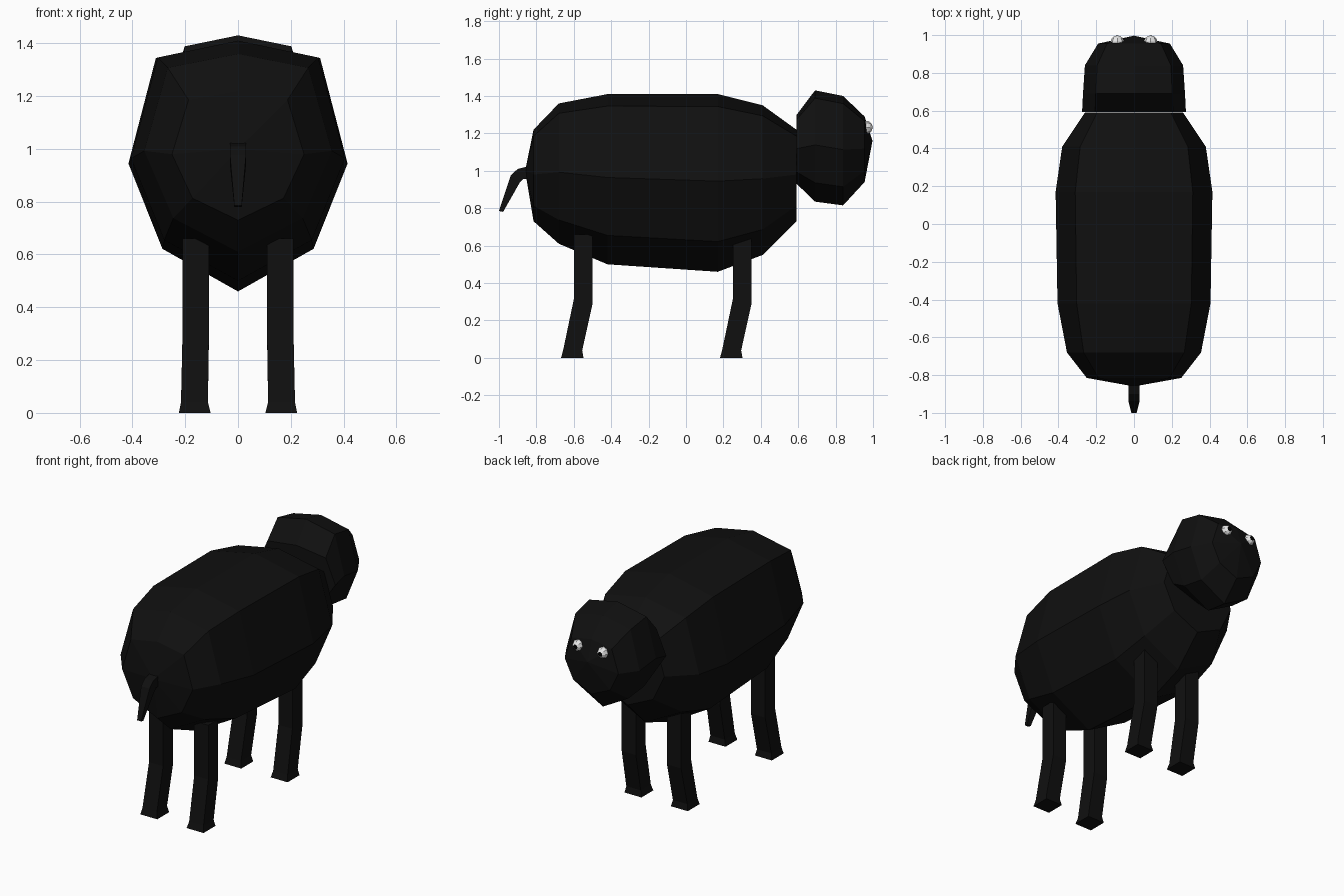
import bpy, bmesh, math
from mathutils import Matrix, Vector

cube = bpy.data.objects.get("Cube")
if cube:
    bpy.data.objects.remove(cube, do_unlink=True)


def material(name, value):
    m = bpy.data.materials.new(name)
    m.use_nodes = True
    color = (value, value, value, 1)
    m.diffuse_color = color
    bsdf = m.node_tree.nodes["Principled BSDF"]
    bsdf.inputs["Base Color"].default_value = color
    return m


wool = material("black_wool", 0.005)
white = material("eye_white", 0.8)
pupil = material("pupil_black", 0.0)


def finish(name, bm, mats):
    bmesh.ops.recalc_face_normals(bm, faces=bm.faces)
    mesh = bpy.data.meshes.new(name)
    bm.to_mesh(mesh)
    bm.free()
    for m in mats:
        mesh.materials.append(m)
    ob = bpy.data.objects.new(name, mesh)
    bpy.context.collection.objects.link(ob)
    return ob


def loft(name, rings, tips=(None, None)):
    """Skin rings of points; each end is a fan to a tip or a flat cap."""
    bm = bmesh.new()
    loops = [[bm.verts.new(p) for p in ring] for ring in rings]
    n = len(loops[0])
    for a, b in zip(loops, loops[1:]):
        for i in range(n):
            j = (i + 1) % n
            bm.faces.new((a[i], a[j], b[j], b[i]))
    for loop, tip in zip((loops[0], loops[-1]), tips):
        if tip:
            t = bm.verts.new(tip)
            for i in range(n):
                bm.faces.new((loop[i], loop[(i + 1) % n], t))
        else:
            bm.faces.new(loop)
    return finish(name, bm, [wool])


# Eight-sided cross-section shared by body and head: (width, height) fractions
HALF = [(0, 0), (0.69, 0.17), (1, 0.51), (0.75, 0.93), (0, 1)]
SECTION = HALF + [(-x, z) for x, z in HALF[3:0:-1]]


def section(y, low, high, width):
    return [(x * width, y, low + z * (high - low)) for x, z in SECTION]


# Body
loft("body", [section(*r) for r in (
    (-0.815, 0.73, 1.22, 0.25), (-0.68, 0.61, 1.36, 0.355),
    (-0.42, 0.50, 1.41, 0.405), (0.17, 0.46, 1.41, 0.415),
    (0.41, 0.55, 1.35, 0.38), (0.59, 0.73, 1.22, 0.26))],
    tips=((0, -0.86, 1.0), None))

# Head
loft("head", [section(*r) for r in (
    (0.592, 0.93, 1.30, 0.275), (0.69, 0.835, 1.43, 0.27),
    (0.84, 0.815, 1.40, 0.26), (0.955, 0.94, 1.29, 0.19))],
    tips=(None, (0, 0.997, 1.16)))


# Tail: square sections along a drooping path (upper y, z, lower y, z, half width)
loft("tail", [[(-w, uy, uz), (w, uy, uz), (w, ly, lz), (-w, ly, lz)]
              for uy, uz, ly, lz, w in (
                  (-0.82, 1.03, -0.82, 0.96, 0.03),
                  (-0.90, 1.01, -0.87, 0.955, 0.03),
                  (-0.937, 0.975, -0.89, 0.935, 0.03),
                  (-1.0, 0.785, -0.978, 0.78, 0.014))])


# Legs: square sections from hip through knee and ankle to flared foot
def square(x, y, z, r, tilt=0):
    return [(x + sx * r, y + sy * r, z + sy * tilt)
            for sx, sy in ((-1, -1), (1, -1), (1, 1), (-1, 1))]


for end, y in (("front", 0.30), ("back", -0.55)):
    for side, s in (("left", 1), ("right", -1)):
        loft(f"{end}_leg_{side}", [
            square(s * 0.16, y, 0.66, 0.05),
            square(s * 0.16, y, 0.30, 0.05, -0.012),
            square(s * 0.165, y - 0.056, 0.04, 0.051),
            square(s * 0.164, y - 0.058, 0, 0.06)])

# Eyes: faceted balls, with the forward cap as the pupil
for side, s in (("left", 1), ("right", -1)):
    bm = bmesh.new()
    bmesh.ops.create_uvsphere(bm, u_segments=8, v_segments=7, radius=0.036)
    for f in bm.faces:
        f.material_index = int(f.calc_center_median().z > 0.03)
    place = Matrix.Translation((s * 0.088, 0.962, 1.232))
    bm.transform(place @ Matrix.Rotation(-math.pi / 2, 4, "X"))
    finish(f"eye_{side}", bm, [white, pupil])
